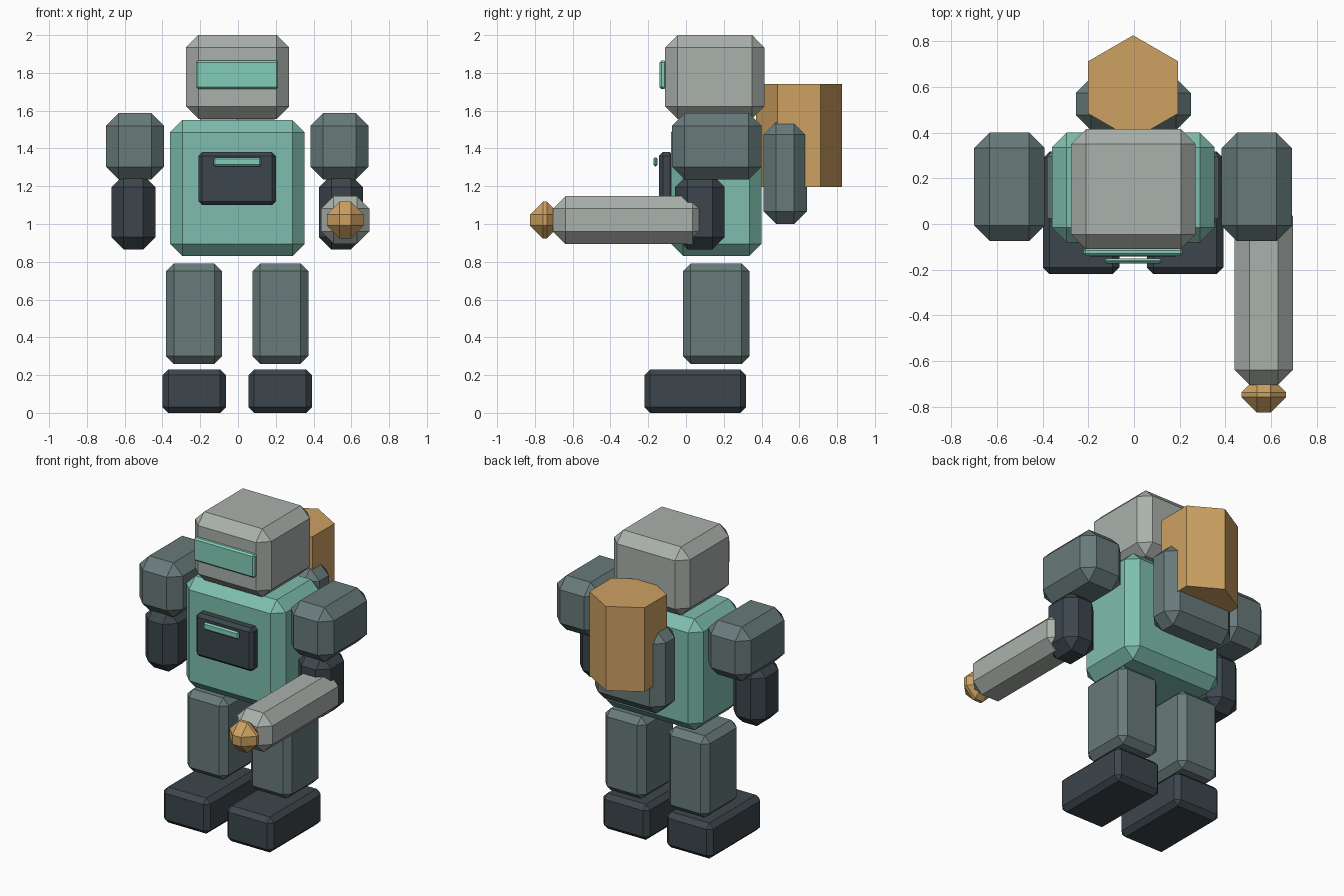
import bpy
import bmesh
import math
from mathutils import Vector

if "Cube" in bpy.data.objects:
    bpy.data.objects.remove(bpy.data.objects["Cube"])


def linear(c):
    c /= 255
    return c / 12.92 if c <= 0.04045 else ((c + 0.055) / 1.055) ** 2.4


def material(name, rgb):
    m = bpy.data.materials.new(name)
    m.diffuse_color = tuple(linear(c) for c in rgb) + (1.0,)
    m.use_nodes = True
    m.node_tree.nodes["Principled BSDF"].inputs["Base Color"].default_value = m.diffuse_color
    return m


TEAL = material("teal", (126, 190, 173))
BRIGHT_TEAL = material("bright_teal", (132, 206, 185))
LIGHT_GREY = material("light_grey", (170, 177, 171))
STEEL = material("steel_grey", (104, 122, 122))
DARK = material("dark_slate", (60, 70, 76))
AMBER = material("amber", (205, 161, 98))


def finish(name, bm, mat):
    bmesh.ops.recalc_face_normals(bm, faces=bm.faces)
    mesh = bpy.data.meshes.new(name)
    bm.to_mesh(mesh)
    bm.free()
    mesh.materials.append(mat)
    obj = bpy.data.objects.new(name, mesh)
    bpy.context.collection.objects.link(obj)
    return obj


def block(name, x, y, z, bevel, mat):
    """Chamfered box spanning the given (low, high) ranges."""
    ranges = (x, y, z)
    centre = Vector([(a + b) / 2 for a, b in ranges])
    bm = bmesh.new()
    bmesh.ops.create_cube(bm, size=1)
    for v in bm.verts:
        v.co = Vector([v.co[i] * (ranges[i][1] - ranges[i][0]) for i in range(3)])
    bmesh.ops.bevel(bm, geom=bm.edges[:], offset=bevel, offset_type='OFFSET',
                    segments=1, profile=0.5, affect='EDGES')
    obj = finish(name, bm, mat)
    obj.location = centre
    return obj


# Body and head
MID = -0.004
block("torso", (-0.36, 0.353), (-0.08, 0.40), (0.83, 1.55), 0.065, TEAL)
block("head", (-0.275, 0.27), (-0.11, 0.415), (1.557, 2.0), 0.065, LIGHT_GREY)
block("visor", (-0.222, 0.213), (-0.14, -0.105), (1.715, 1.865), 0.01, BRIGHT_TEAL)
block("chest_panel", (-0.21, 0.20), (-0.143, -0.065), (1.10, 1.38), 0.02, DARK)
block("chest_light", (-0.13, 0.122), (-0.173, -0.15), (1.305, 1.353), 0.009, BRIGHT_TEAL)

# Limbs, repeated on both sides
for side, s in (("left", -1), ("right", 1)):
    def span(a, b):
        return tuple(sorted((MID + s * a, MID + s * b)))
    block(side + "_upper_arm", span(0.387, 0.696), (-0.075, 0.40), (1.235, 1.587), 0.068, STEEL)
    block(side + "_forearm", span(0.433, 0.666), (-0.057, 0.205), (0.865, 1.26), 0.065, DARK)
    block(side + "_leg", span(0.08, 0.376), (-0.016, 0.335), (0.26, 0.79), 0.04, STEEL)
    block(side + "_foot", span(0.06, 0.395), (-0.22, 0.318), (0.0, 0.23), 0.03, DARK)

# Hand-held rod with a faceted tip
block("rod", (0.44, 0.696), (-0.705, 0.10), (0.895, 1.147), 0.066, LIGHT_GREY)
block("rod_tip", (0.471, 0.665), (-0.825, -0.67), (0.924, 1.118), 0.067, AMBER)

# Backpack and hexagonal tank
block("backpack", (-0.255, 0.25), (0.41, 0.64), (1.0, 1.54), 0.067, STEEL)
bm = bmesh.new()
radius = 0.228
ring = [bm.verts.new((radius * math.cos(math.radians(30 + 60 * i)),
                      radius * math.sin(math.radians(30 + 60 * i)), -0.2725))
        for i in range(6)]
base = bm.faces.new(ring)
top = bmesh.ops.extrude_face_region(bm, geom=[base], use_keep_orig=True)
bmesh.ops.translate(bm, vec=(0, 0, 0.545),
                    verts=[g for g in top["geom"] if isinstance(g, bmesh.types.BMVert)])
finish("tank", bm, AMBER).location = (MID, 0.598, 1.4695)
